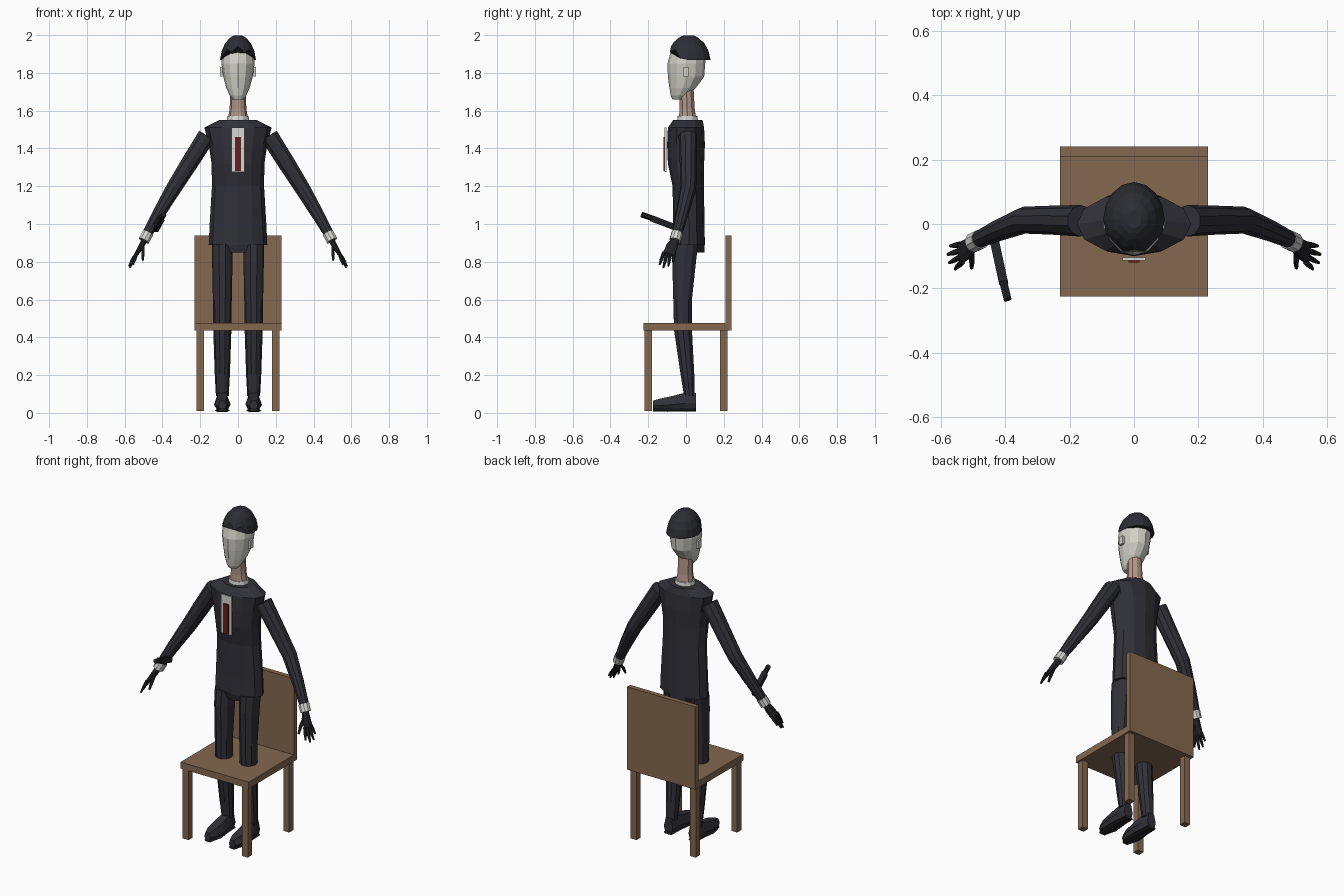
import bpy, bmesh
from math import sin, cos, pi, sqrt
from mathutils import Vector

if "Cube" in bpy.data.objects:
    bpy.data.objects.remove(bpy.data.objects["Cube"])


def material(name, r, g, b):
    m = bpy.data.materials.new(name)
    m.diffuse_color = (r, g, b, 1)
    m.use_nodes = True
    m.node_tree.nodes["Principled BSDF"].inputs["Base Color"].default_value = m.diffuse_color
    return m


SUIT = material("dark suit", 0.030, 0.030, 0.040)
BLACK = material("near black", 0.016, 0.016, 0.020)
HAIR = material("black hair", 0.025, 0.026, 0.033)
PALE = material("pale face", 0.64, 0.63, 0.57)
SKIN = material("neck skin", 0.45, 0.31, 0.25)
WHITE = material("white shirt", 0.68, 0.68, 0.65)
RED = material("dark red", 0.13, 0.014, 0.014)
WOOD = material("brown wood", 0.23, 0.138, 0.08)


def finish(name, bm, mat):
    bmesh.ops.recalc_face_normals(bm, faces=bm.faces)
    me = bpy.data.meshes.new(name)
    bm.to_mesh(me)
    bm.free()
    me.materials.append(mat)
    ob = bpy.data.objects.new(name, me)
    bpy.context.collection.objects.link(ob)
    return ob


def skin_rings(name, rings, mat):
    """Bridge rings of points into a closed skin."""
    bm = bmesh.new()
    vs = [[bm.verts.new(p) for p in r] for r in rings]
    n = len(vs[0])
    for a, b in zip(vs, vs[1:]):
        for i in range(n):
            j = (i + 1) % n
            bm.faces.new((a[i], a[j], b[j], b[i]))
    bm.faces.new(vs[0])
    bm.faces.new(vs[-1])
    return finish(name, bm, mat)


def stack(name, rows, mat, n=12, cx=0):
    """Horizontal ellipses: (z, centre y, radius x, radius y)."""
    return skin_rings(name, [[(cx + rx * cos(2 * pi * i / n), cy + ry * sin(2 * pi * i / n), z)
                              for i in range(n)] for z, cy, rx, ry in rows], mat)


def tube(name, path, mat, n=8, up=(0, 1, 0), sx=1):
    """Sections square to a path: (x, y, z, radius across, radius along up)."""
    pts = [Vector((p[0] * sx, p[1], p[2])) for p in path]
    rings = []
    for k, p in enumerate(path):
        t = (pts[min(k + 1, len(pts) - 1)] - pts[max(k - 1, 0)]).normalized()
        u = t.cross(Vector(up)).normalized()
        v = u.cross(t)
        rings.append([pts[k] + u * p[3] * cos(2 * pi * (i + .5) / n)
                      + v * p[4] * sin(2 * pi * (i + .5) / n) for i in range(n)])
    return skin_rings(name, rings, mat)


def box(name, x0, x1, y0, y1, z0, z1, mat):
    return skin_rings(name, [[(x0, y0, z), (x1, y0, z), (x1, y1, z), (x0, y1, z)]
                             for z in (z0, z1)], mat)


# Chair
box("chair_seat", -.23, .23, -.225, .24, .435, .475, WOOD)
box("chair_back", -.23, .23, .21, .24, .475, .94, WOOD)
for sx in (-1, 1):
    for y, tag in ((-.2, "front"), (.2, "rear")):
        box("chair_leg_" + tag, sx * .2 - .02, sx * .2 + .02, y - .02, y + .02, .01, .435, WOOD)

# Jacket and hips
stack("jacket", [(.89, .015, .155, .085), (1.0, .015, .15, .083), (1.2, .012, .138, .083),
                 (1.32, 0, .14, .096), (1.42, 0, .155, .1), (1.51, 0, .178, .096),
                 (1.55, .01, .1, .078)], SUIT)
stack("hips", [(.85, .02, .075, .078), (.90, .015, .125, .083)], SUIT)

# Collar, neck and shirt front
stack("collar", [(1.54, .008, .06, .056), (1.572, .008, .056, .052)], WHITE)
stack("neck", [(1.56, .008, .053, .048), (1.61, .006, .044, .042), (1.72, .002, .042, .04)], SKIN, 10)
box("shirt_front", -.035, .035, -.113, -.104, 1.275, 1.51, WHITE)
box("tie", -.017, .017, -.119, -.113, 1.28, 1.46, RED)

# Head and ears
stack("head", [(1.66, -.042, .028, .03), (1.68, -.035, .044, .046), (1.72, -.018, .062, .07),
               (1.78, 0, .078, .096), (1.85, .002, .088, .1), (1.91, .01, .082, .092),
               (1.95, .015, .062, .072)], PALE)
for sx in (-1, 1):
    box("ear", sx * .088 - .007, sx * .088 + .007, -.014, .014, 1.782, 1.83, PALE)

# Hair cap with a jagged fringe
N = 16
rings = []
for k in range(5):
    ring = []
    for i in range(N):
        a = 2 * pi * i / N
        front = max(0, -sin(a))
        z0 = 1.868 + .06 * front + (.014 * (-1) ** i if front > .1 else 0)
        z = z0 + (1.998 - z0) * sin(k * pi / 8 * .96)
        s = sqrt(max(0, 1 - ((z - 1.85) / .152) ** 2))
        ring.append((.096 * s * cos(a), .014 + .117 * s * sin(a), z))
    rings.append(ring)
skin_rings("hair", rings, HAIR)

for sx in (-1, 1):
    # Sleeve and cuff
    tube("sleeve", [(.165, .01, 1.468, .05, .049), (.255, .012, 1.325, .048, .045),
                    (.34, .012, 1.19, .043, .042), (.42, -.02, 1.055, .035, .034),
                    (.485, -.05, .94, .027, .027)], SUIT, 10, sx=sx)
    tube("cuff", [(.477, -.047, .952, .031, .031), (.498, -.058, .912, .031, .031)], WHITE, 10, sx=sx)
    # Hand
    tube("palm", [(.492, -.055, .922, .017, .02), (.512, -.074, .882, .016, .032),
                  (.538, -.09, .84, .011, .035)], BLACK, 8, sx=sx)
    for k, tip in enumerate([(.555, -.14, .785), (.573, -.12, .768),
                             (.578, -.094, .776), (.570, -.068, .80)]):
        base = (.533, -.117 + .018 * k, .85)
        mid = [.45 * b + .55 * t for b, t in zip(base, tip)]
        tube("finger", [(*base, .009, .01), (*mid, .009, .009), (*tip, .005, .005)], BLACK, 6, sx=sx)
    tube("thumb", [(.505, -.075, .89, .01, .011), (.503, -.112, .85, .01, .01),
                   (.504, -.136, .808, .006, .006)], BLACK, 6, sx=sx)
    # Trouser leg
    stack("trouser_leg", [(.09, .018, .034, .03), (.2, .008, .04, .038), (.44, -.016, .048, .05),
                          (.6, -.018, .05, .052), (.8, -.01, .054, .066), (.895, 0, .056, .068)],
          SUIT, 10, sx * .083)
    # Shoe: rounded upper over a flat sole
    for name, mat, rows in (
        ("shoe_upper", SUIT, [(.052, .02, .03, .105), (.0, .02, .037, .108), (-.07, .02, .044, .09),
                              (-.14, .02, .04, .075), (-.176, .025, .022, .064)]),
        ("shoe_sole", BLACK, [(.054, .008, .03, .026), (-.02, .008, .032, .026),
                              (-.1, .006, .04, .024), (-.174, .008, .022, .026)])):
        rings = []
        for y, z0, w, z1 in rows:
            h = z1 - z0
            rings.append([(sx * .083 + dx * w, y, z0 + dz * h) for dx, dz in
                          ((-.7, 0), (.7, 0), (1, .35), (.6, 1), (-.6, 1), (-1, .35))])
        skin_rings(name, rings, mat)

# Pistol emerging from the left-hand sleeve
tube("pistol_body", [(-.438, -.03, .972, .02, .022), (-.405, -.182, 1.03, .02, .022)],
     BLACK, 4, up=(0, 0, 1))
tube("pistol_barrel", [(-.406, -.178, 1.03, .014, .015), (-.392, -.235, 1.05, .014, .015)],
     BLACK, 6, up=(0, 0, 1))
